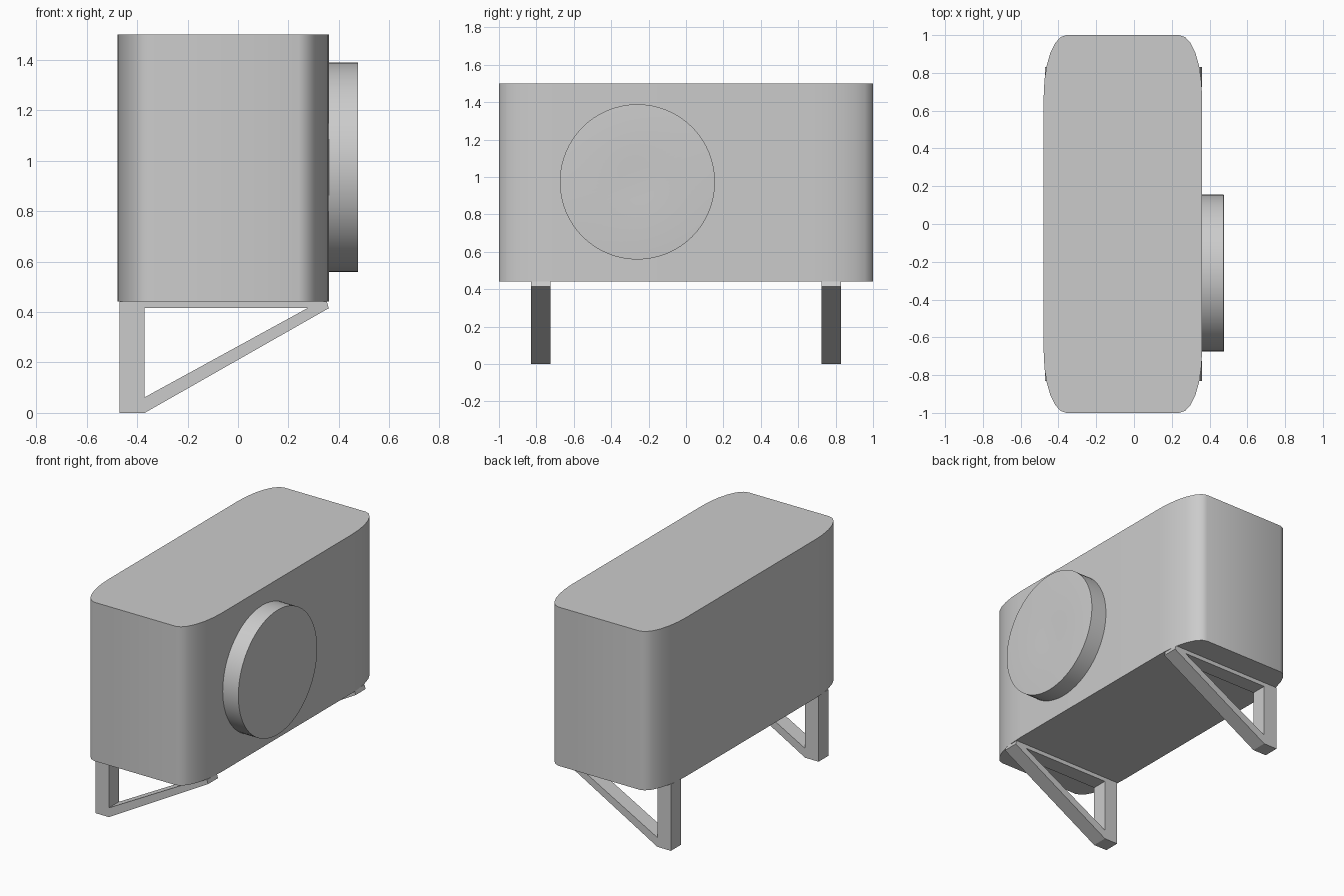
import bpy, bmesh, math
from mathutils import Matrix

if "Cube" in bpy.data.objects:
    bpy.data.objects.remove(bpy.data.objects["Cube"])


def finish(name, bm, smooth=True):
    bmesh.ops.recalc_face_normals(bm, faces=bm.faces)
    me = bpy.data.meshes.new(name)
    bm.to_mesh(me)
    bm.free()
    ob = bpy.data.objects.new(name, me)
    bpy.context.collection.objects.link(ob)
    if smooth:
        bpy.ops.object.select_all(action='DESELECT')
        ob.select_set(True)
        bpy.context.view_layer.objects.active = ob
        bpy.ops.object.shade_smooth_by_angle(angle=math.radians(35))
    return ob


# Housing: rounded rectangle with stretched corners, extruded upward
X0, X1, Z0, Z1 = -0.478, 0.36, 0.442, 1.5
RX, RY, SEG = 0.12, 0.32, 6
bm = bmesh.new()
outline = []
for q, (cx, cy) in enumerate([(X1 - RX, 1 - RY), (X0 + RX, 1 - RY),
                              (X0 + RX, RY - 1), (X1 - RX, RY - 1)]):
    for i in range(SEG + 1):
        a = math.pi / 2 * (q + i / SEG)
        outline.append(bm.verts.new((cx + RX * math.cos(a), cy + RY * math.sin(a), Z0)))
base = bm.faces.new(outline)
ext = bmesh.ops.extrude_face_region(bm, geom=[base], use_keep_orig=True)
top = [v for v in ext["geom"] if isinstance(v, bmesh.types.BMVert)]
bmesh.ops.translate(bm, verts=top, vec=(0, 0, Z1 - Z0))
finish("housing", bm)

# Fan cover: round drum with a very shallow dished face
bm = bmesh.new()
N = 64
rings = [(0.415, 0.34), (0.415, 0.475), (0.408, 0.476), (0.10, 0.462)]
loops = [[bm.verts.new((x, -0.26 + r * math.cos(2 * math.pi * i / N),
                        0.974 + r * math.sin(2 * math.pi * i / N))) for i in range(N)]
         for r, x in rings]
for a, b in zip(loops, loops[1:]):
    for i in range(N):
        j = (i + 1) % N
        bm.faces.new((a[i], a[j], b[j], b[i]))
bm.faces.new(loops[0])
bm.faces.new(loops[-1])
finish("fan_cover", bm)

# Wall brackets: open triangular frames, one at each end
OUTER = [(-0.47, 0.442), (-0.47, 0), (-0.37, 0), (0.36, 0.415), (0.352, 0.442)]
INNER = [(-0.37, 0.415), (-0.37, 0.062), (-0.37, 0.062), (0.275, 0.415), (0.275, 0.415)]


def bracket(name, y0, y1):
    bm = bmesh.new()
    sides = [[[bm.verts.new((x, y, z)) for x, z in loop] for loop in (OUTER, INNER)]
             for y in (y0, y1)]
    n = len(OUTER)
    (fo, fi), (bo, bi) = sides
    for i in range(n):
        j = (i + 1) % n
        for quad in ((fo[i], fo[j], fi[j], fi[i]), (bo[i], bo[j], bi[j], bi[i]),
                     (fo[i], fo[j], bo[j], bo[i]), (fi[i], fi[j], bi[j], bi[i])):
            bm.faces.new(quad)
    bmesh.ops.remove_doubles(bm, verts=bm.verts, dist=1e-4)
    return finish(name, bm, smooth=False)


bracket("front_bracket", -0.83, -0.725)
bracket("rear_bracket", 0.725, 0.83)
